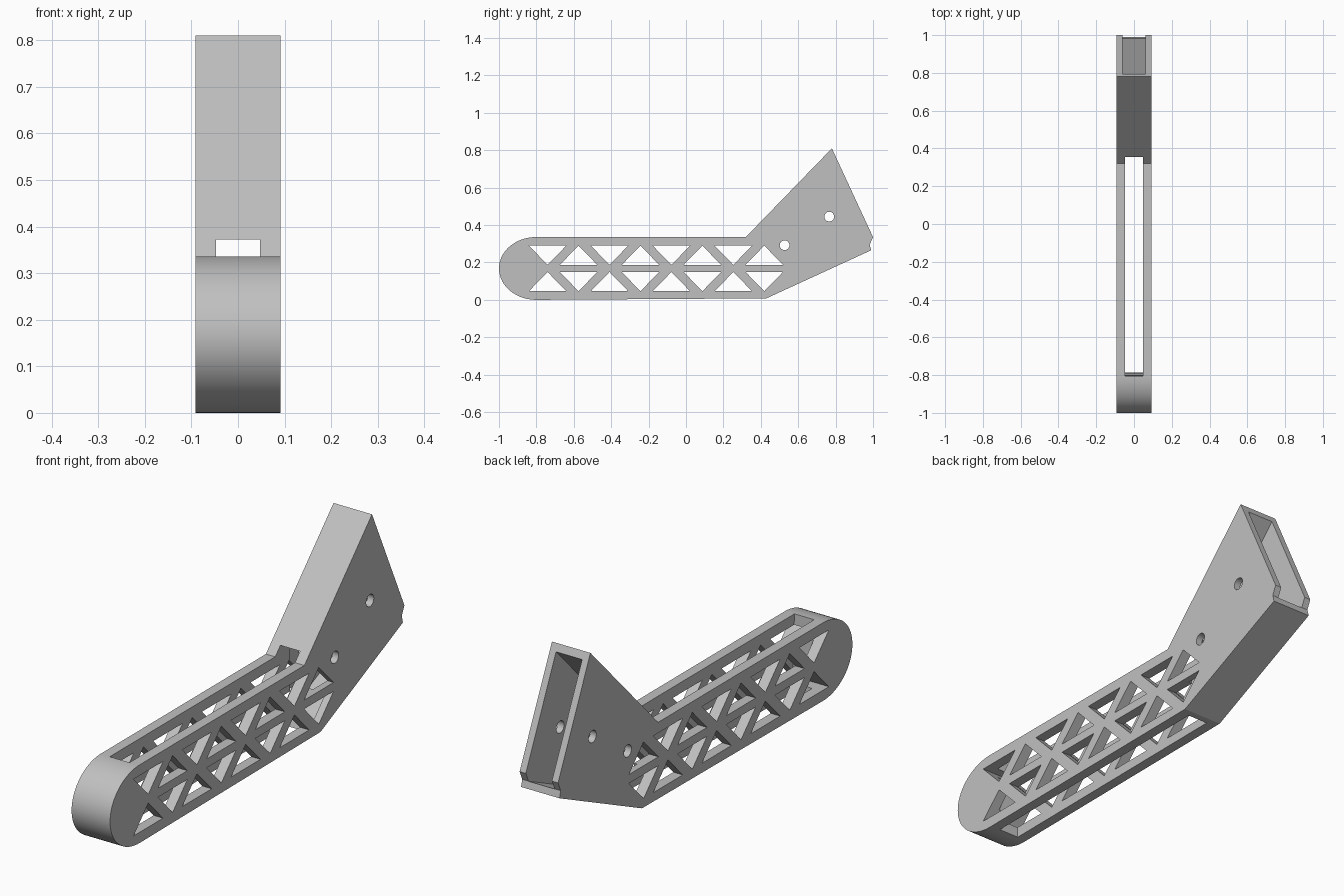
import bpy, bmesh
from math import sin, cos, pi, radians

if "Cube" in bpy.data.objects:
    bpy.data.objects.remove(bpy.data.objects["Cube"], do_unlink=True)

HALF = 0.0915          # half the arm width
MID = 0.168            # height of the arm's centre line

grey = bpy.data.materials.new("light_grey")
grey.use_nodes = True
grey.diffuse_color = (0.53, 0.53, 0.53, 1)
grey.node_tree.nodes["Principled BSDF"].inputs["Base Color"].default_value = (0.53, 0.53, 0.53, 1)


def prisms(name, outlines, half):
    """Extrude side outlines (y, z) across x from -half to +half."""
    bm = bmesh.new()
    for pts in outlines:
        face = bm.faces.new([bm.verts.new((-half, y, z)) for y, z in pts])
        out = bmesh.ops.extrude_face_region(bm, geom=[face])
        verts = [g for g in out["geom"] if isinstance(g, bmesh.types.BMVert)]
        bmesh.ops.translate(bm, vec=(2 * half, 0, 0), verts=verts)
    bmesh.ops.recalc_face_normals(bm, faces=bm.faces)
    mesh = bpy.data.meshes.new(name)
    bm.to_mesh(mesh)
    bm.free()
    mesh.materials.append(grey)
    obj = bpy.data.objects.new(name, mesh)
    bpy.context.collection.objects.link(obj)
    return obj


def circle(y, z, r, n=24):
    return [(y + r * cos(2 * pi * i / n), z + r * sin(2 * pi * i / n)) for i in range(n)]


# Solid arm: rounded nose, straight beam and angled head with a rear notch
nose = [(-0.8 - 0.2 * sin(pi * i / 36), MID - MID * cos(pi * i / 36)) for i in range(37)]
head = [(0.32, 0.336), (0.78, 0.81), (1.0, 0.335), (0.982, 0.295), (0.99, 0.265), (0.43, 0.008)]
arm = prisms("lattice_arm", [nose + head], HALF)

# Long slot through the beam, running into the head
slot = prisms("slot_cutter", [[(-0.806, 0.372), (-0.785, -0.05), (0.38, -0.05), (0.41, 0.036),
                               (0.6, 0.13), (0.6, 0.372)]], 0.047)

# Hollow of the head, open at the back
hollow = prisms("hollow_cutter", [[(0.42, 0.037), (1.06, 0.33), (1.06, 0.78),
                                   (0.795, 0.78), (0.42, 0.395)]], 0.062)

# Two rows of alternating triangles, mirrored about the centre line
triangles = []
for k in range(8):
    y = -0.74 + 0.1655 * k
    near, far = (0.019, 0.122) if k % 2 else (0.122, 0.019)
    for side in (1, -1):
        triangles.append([(y - 0.1, MID + side * near), (y + 0.1, MID + side * near),
                          (y, MID + side * far)])
lattice = prisms("lattice_cutter", triangles, 0.2)

# Bolt holes
bolts = prisms("bolt_cutter", [circle(0.527, 0.292, 0.026), circle(0.766, 0.445, 0.026)], 0.2)

# Cut everything out and drop the cutters
bpy.context.view_layer.objects.active = arm
for cutter in (slot, hollow, lattice, bolts):
    cutter.hide_render = True
    mod = arm.modifiers.new("cut", "BOOLEAN")
    mod.operation = "DIFFERENCE"
    mod.solver = "EXACT"
    mod.object = cutter
    bpy.ops.object.modifier_apply(modifier=mod.name)
    bpy.data.objects.remove(cutter, do_unlink=True)

# Smooth the nose and bolt holes, keep other edges sharp
bpy.ops.object.select_all(action="DESELECT")
arm.select_set(True)
bpy.ops.object.shade_smooth_by_angle(angle=radians(20))
